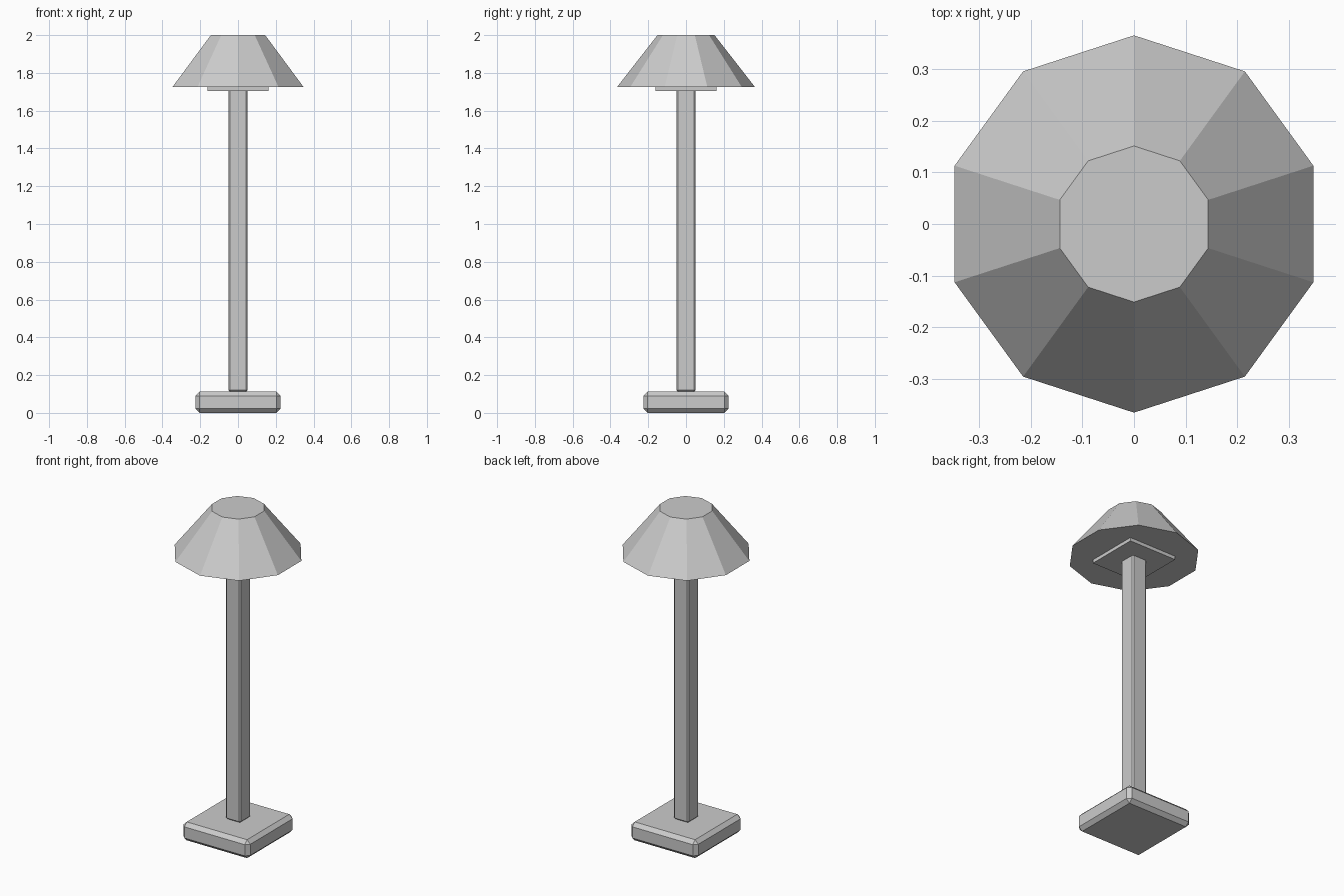
import bpy, math

if "Cube" in bpy.data.objects:
    bpy.data.objects.remove(bpy.data.objects["Cube"])


def block(name, half, z0, z1, bevel=0.0):
    """Square block, optionally with single-segment chamfered edges."""
    bpy.ops.mesh.primitive_cube_add(size=1, location=(0, 0, (z0 + z1) / 2))
    ob = bpy.context.object
    ob.name = name
    ob.scale = (2 * half, 2 * half, z1 - z0)
    bpy.ops.object.transform_apply(location=False, rotation=False, scale=True)
    if bevel:
        mod = ob.modifiers.new("chamfer", "BEVEL")
        mod.width = bevel
        mod.segments = 1
    return ob


# Chamfered foot, square pole and the plate that carries the shade
block("base", 0.225, 0.0, 0.112, 0.022)
block("pole", 0.05, 0.112, 1.715, 0.008)
block("shade_plate", 0.161, 1.704, 1.745)

# Ten-sided tapered shade, closed at both ends, one corner facing +y
bpy.ops.mesh.primitive_cone_add(vertices=10, radius1=0.365, radius2=0.151,
                                depth=0.275, location=(0, 0, 1.8625))
bpy.context.object.name = "shade"
